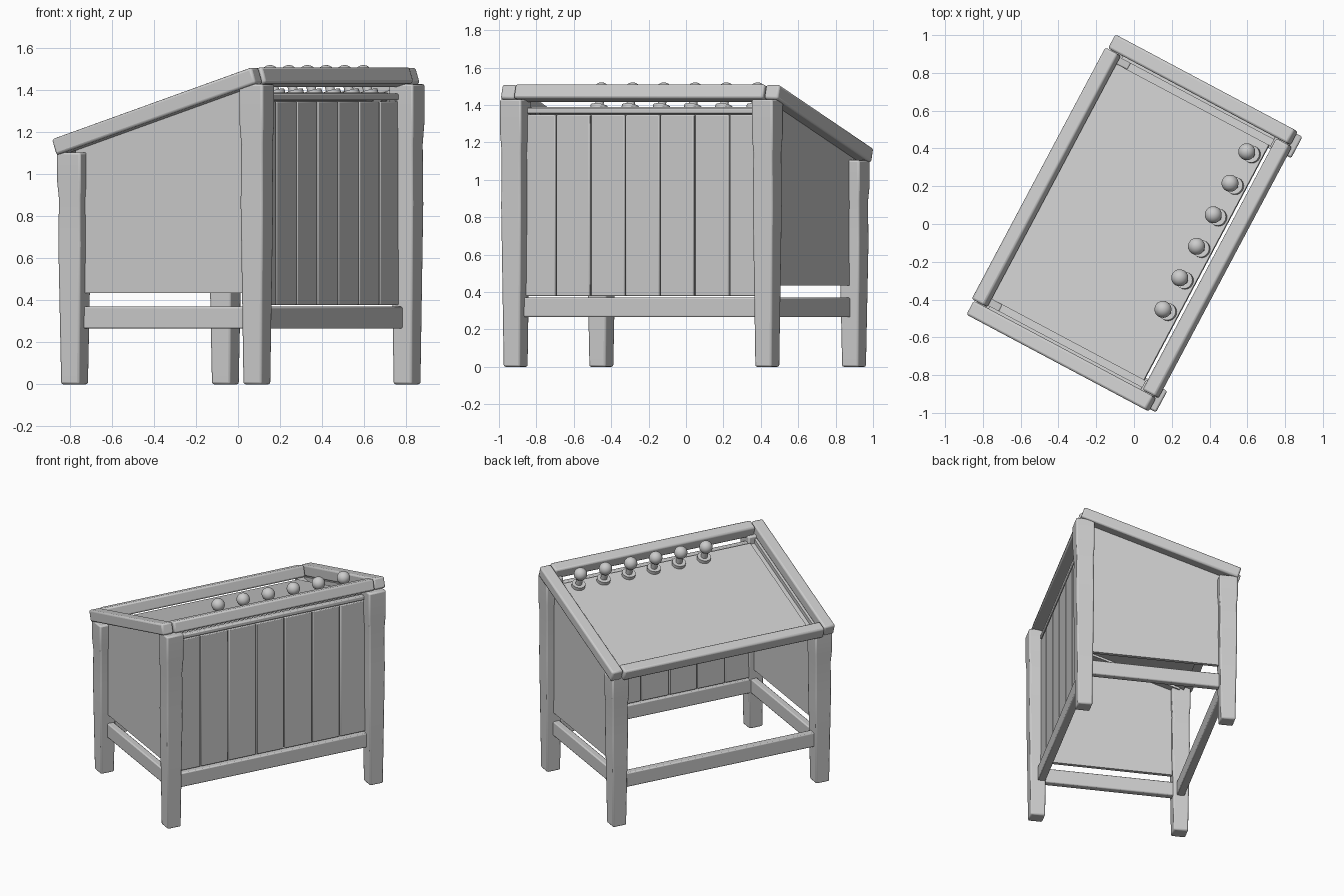
import bpy, bmesh, math
from mathutils import Matrix, Vector

cube = bpy.data.objects.get("Cube")
if cube:
    bpy.data.objects.remove(cube, do_unlink=True)

# Single plain wood-grey material
GREY = (0.6, 0.6, 0.6, 1)
mat = bpy.data.materials.new("plain_grey")
mat.use_nodes = True
mat.diffuse_color = GREY
mat.node_tree.nodes["Principled BSDF"].inputs["Base Color"].default_value = GREY

# The desk is turned about z; the top frame is also tilted about its high edge
TURN = Matrix.Rotation(math.radians(-28), 4, "Z")
TILT = math.radians(17.65)
SLOPE = math.tan(TILT)
HIGH_X, HIGH_Z = 0.515, 1.51
FRAME = TURN @ Matrix.Translation((HIGH_X, 0, HIGH_Z)) @ Matrix.Rotation(-TILT, 4, "Y")
RAIL = 0.08


def finish(name, bm, matrix, bevel=0.0):
    bmesh.ops.recalc_face_normals(bm, faces=bm.faces)
    mesh = bpy.data.meshes.new(name)
    bm.to_mesh(mesh)
    bm.free()
    mesh.materials.append(mat)
    obj = bpy.data.objects.new(name, mesh)
    bpy.context.collection.objects.link(obj)
    obj.matrix_world = matrix
    if bevel:
        mod = obj.modifiers.new("soft_edges", "BEVEL")
        mod.width = bevel
        mod.segments = 2
        mod.limit_method = "ANGLE"
    bpy.ops.object.select_all(action="DESELECT")
    obj.select_set(True)
    bpy.context.view_layer.objects.active = obj
    bpy.ops.object.shade_smooth_by_angle()
    return obj


def box(name, xs, ys, zs, matrix=TURN, bevel=0.008):
    bm = bmesh.new()
    bmesh.ops.create_cube(bm, size=1)
    for v in bm.verts:
        v.co = [lo + (c + 0.5) * (hi - lo) for c, (lo, hi) in zip(v.co, (xs, ys, zs))]
    return finish(name, bm, matrix, bevel)


def leg(name, x, y, height):
    # Stacked square sections: slim foot, fuller upper part with a slight waist
    bm = bmesh.new()
    rings = []
    for part, width in ((0, 0.1), (0.6, 0.12), (0.8, 0.116), (0.87, 0.128), (1, 0.128)):
        h = width / 2
        rings.append([bm.verts.new((x + sx * h, y + sy * h, part * height))
                      for sx, sy in ((-1, -1), (1, -1), (1, 1), (-1, 1))])
    for a, b in zip(rings, rings[1:]):
        for i in range(4):
            j = (i + 1) % 4
            bm.faces.new((a[i], a[j], b[j], b[i]))
    bm.faces.new(rings[0])
    bm.faces.new(rings[-1])
    finish(name, bm, TURN, 0.01)


def end_panel(name, y0, y1):
    # Side board whose top edge follows the slope of the frame
    bm = bmesh.new()

    def top(x):
        return HIGH_Z - SLOPE * (HIGH_X - x) - RAIL

    outline = [(-0.47, 0.435), (0.51, 0.435), (0.51, top(0.51)), (-0.47, top(-0.47))]
    face = bm.faces.new([bm.verts.new((x, y0, z)) for x, z in outline])
    out = bmesh.ops.extrude_face_region(bm, geom=[face])
    moved = [g for g in out["geom"] if isinstance(g, bmesh.types.BMVert)]
    bmesh.ops.translate(bm, verts=moved, vec=(0, y1 - y0, 0))
    finish(name, bm, TURN)


def span(side, a, b):
    return tuple(sorted((side * a, side * b)))


# Legs, end panels, end rails and end stretchers on both ends
for side, tag in ((-1, "near"), (1, "far")):
    leg(f"high_leg_{tag}", 0.507, side * 0.762, 1.43)
    leg(f"low_leg_{tag}", -0.475, side * 0.765, 1.105)
    end_panel(f"end_panel_{tag}", side * 0.742, side * 0.767)
    box(f"end_stretcher_{tag}", (-0.46, 0.5), span(side, 0.72, 0.77), (0.265, 0.37))
    box(f"end_rail_{tag}", (-1.13, 0), span(side, 0.757, 0.84), (-RAIL, 0), FRAME, 0.012)
    box(f"top_cleat_{tag}", (-1.06, -0.09), span(side, 0.69, 0.757), (-0.12, -0.106), FRAME, 0)

# Long rails of the sloping frame
box("high_rail", (-0.07, 0.012), (-0.754, 0.754), (-RAIL, 0), FRAME, 0.012)
box("low_rail", (-1.145, -1.065), (-0.754, 0.754), (-RAIL, 0), FRAME, 0.012)

# Long lower stretchers and the thin batten over the slats
box("high_stretcher", (0.455, 0.51), (-0.73, 0.73), (0.265, 0.37))
box("low_stretcher", (-0.5, -0.445), (-0.73, 0.73), (0.265, 0.37))
box("slat_batten", (0.455, 0.495), (-0.73, 0.73), (1.353, 1.385))

# Vertical slats on the high side
PITCH = 0.21
for i in range(7):
    start = -0.74 + i * PITCH
    box(f"slat_{i + 1}", (0.46, 0.49), (start + 0.003, start + PITCH - 0.003),
        (0.378, 1.348), bevel=0.006)

# Sloping work surface set low inside the frame
box("desk_surface", (-1.09, -0.115), (-0.705, 0.705), (-0.106, -0.09), FRAME, 0)

# Row of knobs: base disc, stem and round head
for i in range(6):
    bm = bmesh.new()
    for radius, low, high in ((0.046, -0.092, -0.066), (0.022, -0.07, 0.01)):
        bmesh.ops.create_cone(bm, cap_ends=True, segments=24, radius1=radius, radius2=radius,
                              depth=high - low,
                              matrix=Matrix.Translation((0, 0, (low + high) / 2)))
    bmesh.ops.create_uvsphere(bm, u_segments=24, v_segments=14, radius=0.045,
                              matrix=Matrix.Translation((0, 0, 0.018)))
    place = Matrix.Translation(Vector((-0.17, -0.327 + i * 0.189, 0)))
    finish(f"knob_{i + 1}", bm, FRAME @ place)
